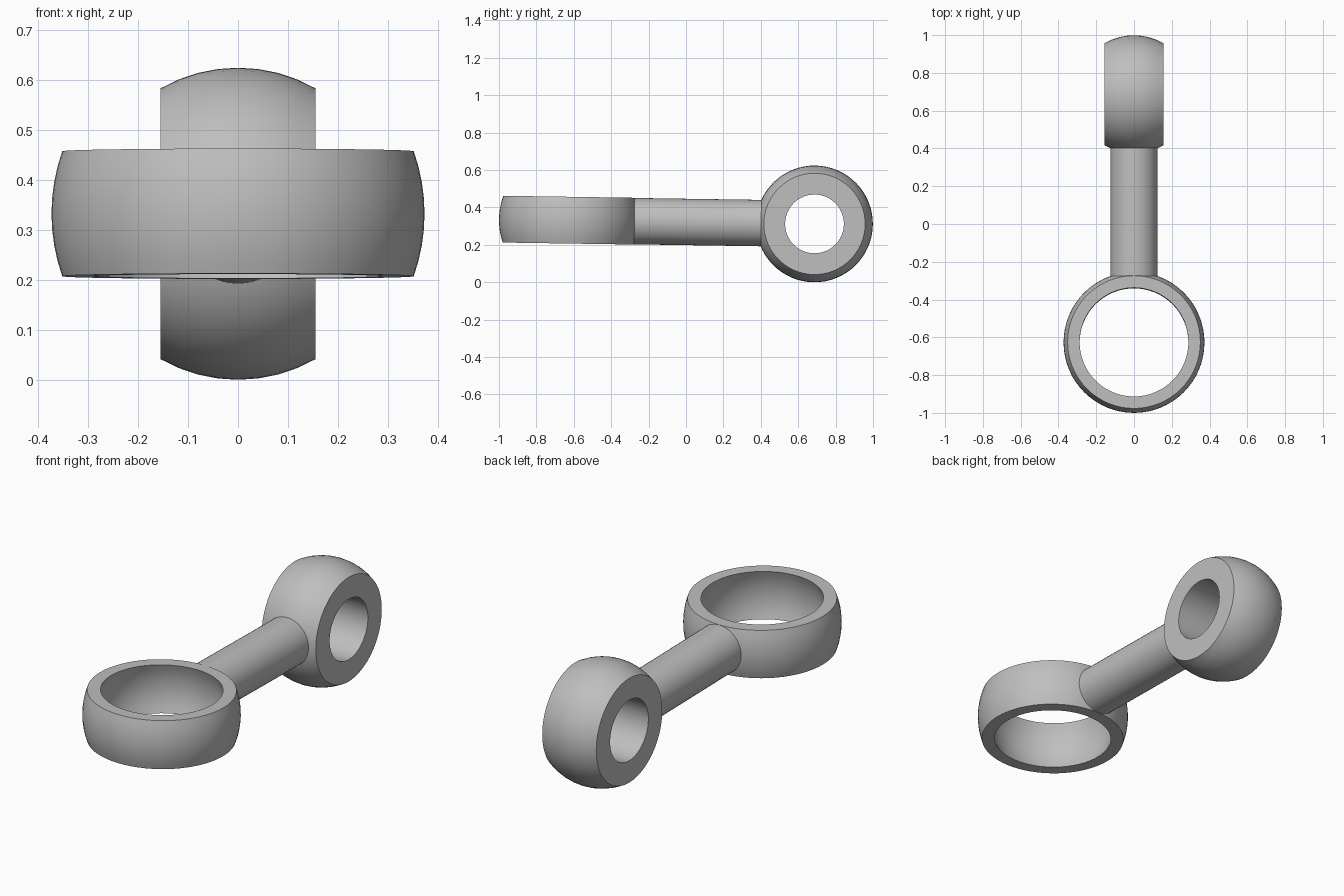
import bpy, bmesh, math
from mathutils import Matrix, Vector

cube = bpy.data.objects.get("Cube")
if cube:
    bpy.data.objects.remove(cube)

steel = bpy.data.materials.new("grey_steel")
steel.use_nodes = True
grey = (0.52, 0.52, 0.52, 1)
steel.diffuse_color = grey
steel.node_tree.nodes["Principled BSDF"].inputs["Base Color"].default_value = grey

# Main dimensions
SOCKET_POS = Vector((0, -0.627, 0.332))
BALL_POS = Vector((0, 0.687, 0.312))
BALL_R, BALL_HALF, BORE_R = 0.312, 0.155, 0.157
RING_R, RING_HALF, CUP_R = 0.373, 0.125, 0.314
ROD_R = 0.124
axis = (BALL_POS - SOCKET_POS).normalized()
tilt = Matrix.Rotation(math.atan2(axis.z, axis.y), 4, "X")


def sphere_arc(radius, half, steps=8):
    """Points (r, z) of a sphere zone between -half and +half."""
    top = math.asin(half / radius)
    angles = [top * (2 * i / steps - 1) for i in range(steps + 1)]
    return [(radius * math.cos(a), radius * math.sin(a)) for a in angles]


def lathe(name, profile, matrix, segments=64):
    """Revolve a closed (r, z) profile around local z."""
    bm = bmesh.new()
    verts = [bm.verts.new((r, 0, z)) for r, z in profile]
    edges = [bm.edges.new((v, verts[i - 1])) for i, v in enumerate(verts)]
    bmesh.ops.spin(bm, geom=verts + edges, cent=(0, 0, 0), axis=(0, 0, 1),
                   angle=math.tau, steps=segments, use_merge=True)
    bmesh.ops.remove_doubles(bm, verts=bm.verts, dist=1e-5)
    bmesh.ops.recalc_face_normals(bm, faces=bm.faces)
    return finish(name, bm, matrix)


def finish(name, bm, matrix):
    mesh = bpy.data.meshes.new(name)
    bm.to_mesh(mesh)
    bm.free()
    mesh.materials.append(steel)
    obj = bpy.data.objects.new(name, mesh)
    obj.matrix_world = matrix
    bpy.context.collection.objects.link(obj)
    bpy.ops.object.select_all(action="DESELECT")
    obj.select_set(True)
    bpy.context.view_layer.objects.active = obj
    bpy.ops.object.shade_smooth_by_angle(angle=math.radians(30))
    return obj


# Socket ring: spherical outside, spherical cup inside
lathe("socket_ring",
      sphere_arc(RING_R, RING_HALF) + sphere_arc(CUP_R, RING_HALF)[::-1],
      Matrix.Translation(SOCKET_POS) @ tilt)

# Ball end: sphere cut flat on both sides with a straight cross bore
lathe("ball_end",
      sphere_arc(BALL_R, BALL_HALF) + [(BORE_R, BALL_HALF), (BORE_R, -BALL_HALF)],
      Matrix.Translation(BALL_POS) @ tilt @ Matrix.Rotation(math.pi / 2, 4, "Y"))

# Connecting rod: ends buried inside the ring wall and the ball
start = SOCKET_POS + axis * 0.335
end = BALL_POS - axis * 0.2
bm = bmesh.new()
bmesh.ops.create_cone(bm, cap_ends=True, segments=48, radius1=ROD_R,
                      radius2=ROD_R, depth=(end - start).length)
finish("connecting_rod", bm,
       Matrix.Translation((start + end) / 2) @ tilt @ Matrix.Rotation(-math.pi / 2, 4, "X"))
